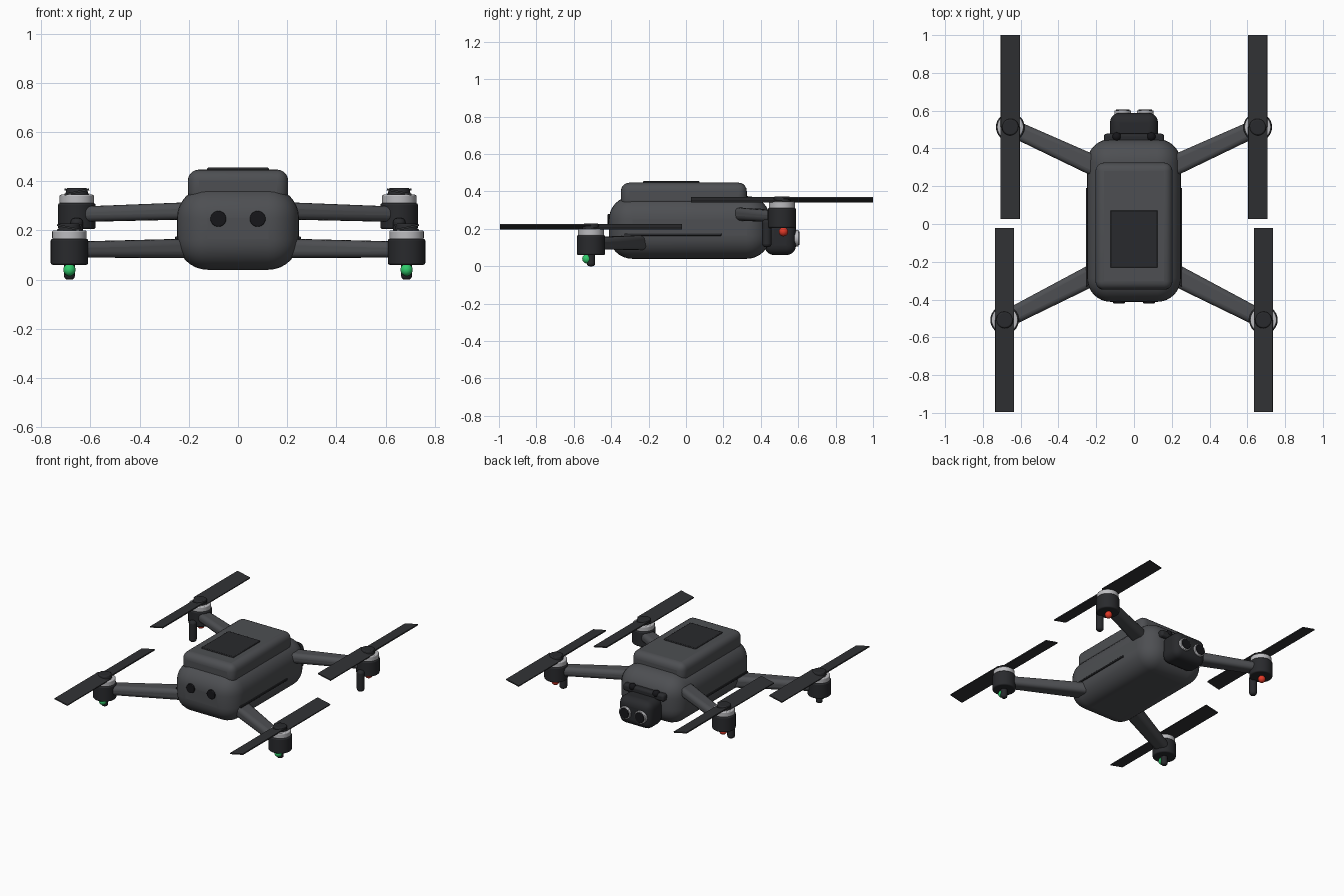
import bpy, bmesh, math
from mathutils import Vector, Matrix

if "Cube" in bpy.data.objects:
    bpy.data.objects.remove(bpy.data.objects["Cube"])


def mat(name, col):
    m = bpy.data.materials.new(name)
    m.diffuse_color = (*col, 1)
    m.use_nodes = True
    m.node_tree.nodes["Principled BSDF"].inputs["Base Color"].default_value = m.diffuse_color
    return m


SHELL = mat("shell_grey", (0.075, 0.078, 0.085))
DARK = mat("dark_plastic", (0.022, 0.023, 0.026))
BLACK = mat("lens_black", (0.008, 0.008, 0.01))
BLADE = mat("blade_grey", (0.03, 0.031, 0.034))
SILVER = mat("silver", (0.5, 0.5, 0.52))
GREEN = mat("green_light", (0.03, 0.6, 0.15))
RED = mat("red_light", (0.75, 0.04, 0.02))


def finish(name, bm, m, bevel=0, seg=3):
    bmesh.ops.recalc_face_normals(bm, faces=bm.faces)
    me = bpy.data.meshes.new(name)
    bm.to_mesh(me)
    bm.free()
    o = bpy.data.objects.new(name, me)
    bpy.context.collection.objects.link(o)
    me.materials.append(m)
    if bevel:
        b = o.modifiers.new("bevel", 'BEVEL')
        b.width, b.segments, b.limit_method = bevel, seg, 'ANGLE'
    bpy.ops.object.select_all(action='DESELECT')
    o.select_set(True)
    bpy.context.view_layer.objects.active = o
    bpy.ops.object.shade_smooth_by_angle(angle=math.radians(35))
    return o


def box(name, lo, hi, m, bevel=0, seg=3):
    lo, hi = Vector(lo), Vector(hi)
    bm = bmesh.new()
    bmesh.ops.create_cube(bm, size=1, matrix=Matrix.Translation((lo + hi) / 2)
                          @ Matrix.Diagonal((*(hi - lo), 1)))
    return finish(name, bm, m, bevel, seg)


def cyl(name, a, b, r, m, bevel=0, r2=None, sides=32):
    a, b = Vector(a), Vector(b)
    bm = bmesh.new()
    rot = (b - a).to_track_quat('Z', 'Y').to_matrix().to_4x4()
    bmesh.ops.create_cone(bm, cap_ends=True, segments=sides, radius1=r,
                          radius2=r if r2 is None else r2, depth=(b - a).length,
                          matrix=Matrix.Translation((a + b) / 2) @ rot)
    return finish(name, bm, m, bevel)


def ball(name, c, r, m):
    bm = bmesh.new()
    bmesh.ops.create_uvsphere(bm, u_segments=20, v_segments=12, radius=r,
                              matrix=Matrix.Translation(c))
    return finish(name, bm, m)


def arm(name, a, b, wa, wb, ha, hb):
    # tapered bar from body (a) to motor (b)
    a, b = Vector(a), Vector(b)
    d = b - a
    side = Vector((-d.y, d.x, 0)).normalized()
    bm = bmesh.new()
    bmesh.ops.create_cube(bm, size=1)
    for v in bm.verts:
        p, w, h = (a, wa, ha) if v.co.x < 0 else (b, wb, hb)
        v.co = p + side * v.co.y * w + Vector((0, 0, v.co.z * h))
    return finish(name, bm, SHELL, 0.026, 4)


def propeller(name, x, y, z, s):
    # two flat blades pitched in opposite directions
    bm = bmesh.new()
    for e in (-1, 1):
        mx = (Matrix.Translation((x, y + e * 0.2435, z))
              @ Matrix.Rotation(e * s * math.radians(12), 4, 'Y')
              @ Matrix.Diagonal((0.102, 0.487, 0.008, 1)))
        bmesh.ops.create_cube(bm, size=1, matrix=mx)
    return finish(name, bm, BLADE)


# main hull, battery and top plate
box("body_shell", (-0.248, -0.412, 0.04), (0.248, 0.45, 0.375), SHELL, 0.125, 8)
box("battery_pack", (-0.204, -0.348, 0.31), (0.204, 0.325, 0.447), SHELL, 0.045, 5)
box("battery_plate", (-0.125, -0.23, 0.43), (0.125, 0.072, 0.455), DARK, 0.004, 2)

# gimbal camera at the rear end
box("gimbal_head", (-0.127, 0.42, 0.06), (0.127, 0.588, 0.25), DARK, 0.05, 5)
box("sensor_bar", (-0.16, 0.42, 0.235), (0.16, 0.478, 0.285), DARK, 0.015, 3)

for s, tag in ((-1, "left"), (1, "right")):
    # hull details
    box("side_seam_" + tag, (s * 0.249 - 0.006, -0.33, 0.163),
        (s * 0.249 + 0.006, 0.19, 0.176), DARK, 0.003, 2)
    cyl("front_sensor_" + tag, (s * 0.08, -0.38, 0.247), (s * 0.08, -0.42, 0.247),
        0.032, BLACK, 0.004)
    ball("rear_sensor_" + tag, (s * 0.092, 0.462, 0.275), 0.024, BLACK)
    # camera lenses
    cyl("lens_ring_" + tag, (s * 0.06, 0.57, 0.15), (s * 0.06, 0.602, 0.15),
        0.044, SILVER, 0.004)
    cyl("lens_glass_" + tag, (s * 0.06, 0.58, 0.15), (s * 0.06, 0.607, 0.15),
        0.036, BLACK, 0.004)

    # arms
    arm("front_arm_" + tag, (s * 0.17, -0.245, 0.127), (s * 0.685, -0.508, 0.122),
        0.115, 0.092, 0.08, 0.064)
    arm("rear_arm_" + tag, (s * 0.17, 0.29, 0.28), (s * 0.655, 0.513, 0.265),
        0.11, 0.09, 0.07, 0.062)

    # motors, propellers, lights and feet
    for end, x, y, z, light in (("front", 0.685, -0.508, 0.06, GREEN),
                                ("rear", 0.655, 0.513, 0.205, RED)):
        x *= s
        n = end + "_" + tag
        cyl("motor_base_" + n, (x, y, z), (x, y, z + 0.106), 0.076, DARK, 0.008)
        cyl("motor_ring_" + n, (x, y, z + 0.103), (x, y, z + 0.14), 0.07, SILVER, 0.006)
        cyl("propeller_hub_" + n, (x, y, z + 0.13), (x, y, z + 0.168), 0.048, DARK,
            0.006, 0.042)
        propeller("propeller_" + n, x, y, z + 0.151, s if end == "front" else -s)
        ball("light_" + n, (x, y + (-0.022 if end == "front" else 0.008), z - 0.02),
             0.025, light)
    cyl("front_foot_" + tag, (s * 0.685, -0.508, 0), (s * 0.685, -0.508, 0.08),
        0.022, DARK, 0.014)
    cyl("rear_leg_" + tag, (s * 0.655, 0.432, 0.103), (s * 0.655, 0.432, 0.25),
        0.025, DARK, 0.016)
